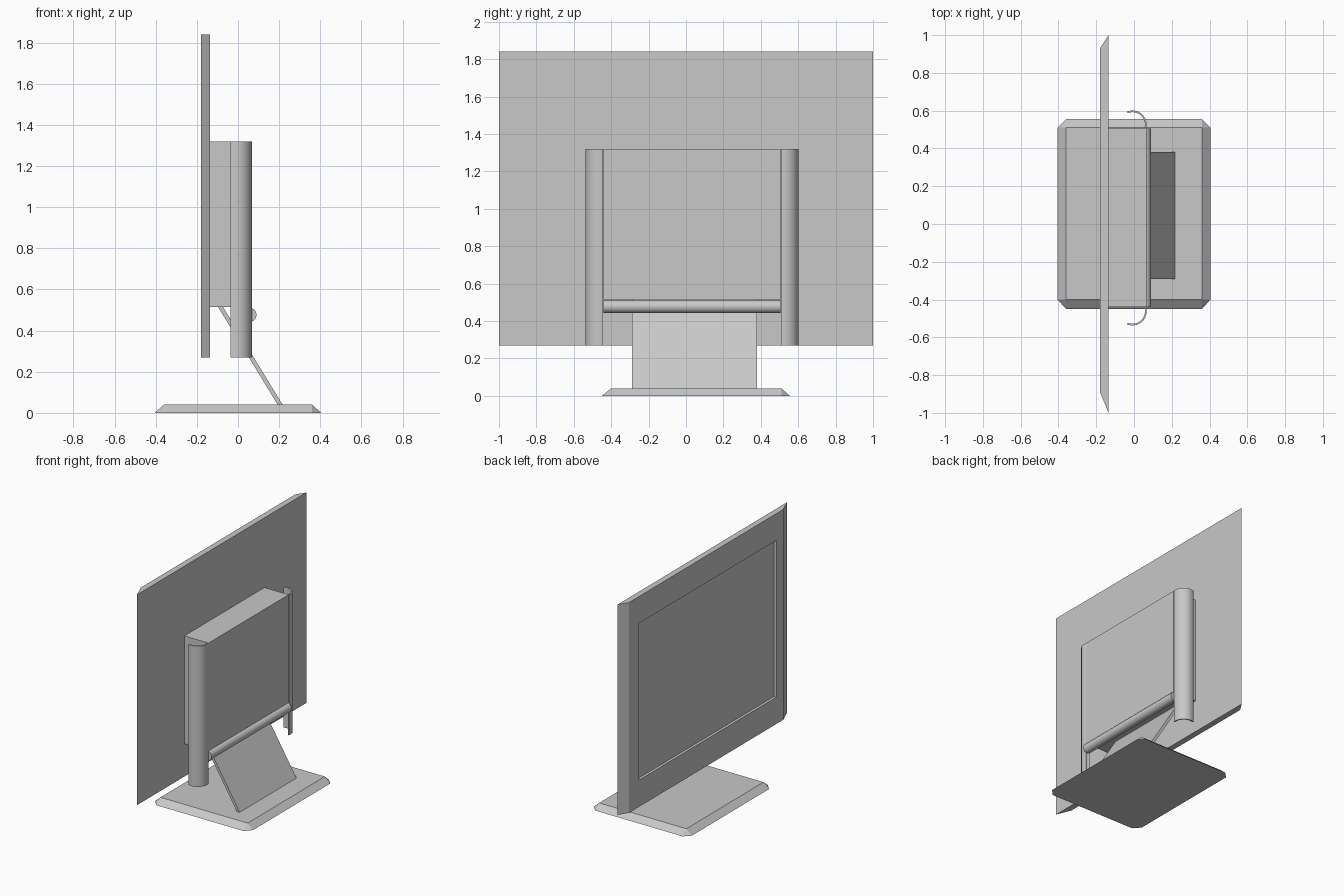
import bpy, bmesh, math

if "Cube" in bpy.data.objects:
    bpy.data.objects.remove(bpy.data.objects["Cube"])

grey = bpy.data.materials.new("grey plastic")
grey.diffuse_color = (0.58, 0.58, 0.58, 1)
grey.use_nodes = True
grey.node_tree.nodes["Principled BSDF"].inputs["Base Color"].default_value = grey.diffuse_color
MID_Y = 0.032  # centre line of the stand and rear housing


def make(name, verts, faces):
    mesh = bpy.data.meshes.new(name)
    mesh.from_pydata(verts, [], faces)
    bm = bmesh.new()
    bm.from_mesh(mesh)
    bmesh.ops.recalc_face_normals(bm, faces=bm.faces)
    bm.to_mesh(mesh)
    bm.free()
    mesh.materials.append(grey)
    ob = bpy.data.objects.new(name, mesh)
    bpy.context.collection.objects.link(ob)
    return ob


def loft(name, low, high):
    """Solid between two closed loops with the same number of points."""
    n = len(low)
    sides = [(i, (i + 1) % n, n + (i + 1) % n, n + i) for i in range(n)]
    return make(name, low + high, sides + [tuple(range(n))[::-1], tuple(range(n, 2 * n))])


def prism_z(name, outline, z0, z1):
    return loft(name, [(x, y, z0) for x, y in outline], [(x, y, z1) for x, y in outline])


def prism_y(name, outline, y0, y1):
    return loft(name, [(x, y0, z) for x, z in outline], [(x, y1, z) for x, z in outline])


def smooth(ob):
    bpy.ops.object.select_all(action='DESELECT')
    ob.select_set(True)
    bpy.context.view_layer.objects.active = ob
    bpy.ops.object.shade_smooth_by_angle(angle=math.radians(35))


# Display panel with slanted side edges and a recessed screen
panel = prism_z("display_panel", [(-0.135, -1), (-0.135, 1), (-0.18, 0.93), (-0.18, -0.89)], 0.27, 1.84)
bm = bmesh.new()
bm.from_mesh(panel.data)
front = min(bm.faces, key=lambda f: f.calc_center_median().x)
bmesh.ops.inset_region(bm, faces=[front], thickness=0.1)
for v in front.verts:
    v.co.y = math.copysign(0.81, v.co.y)
    v.co.z = 1.64 if v.co.z > 1 else 0.47
rim = bmesh.ops.extrude_discrete_faces(bm, faces=[front])["faces"][0]
for v in rim.verts:
    v.co.x += 0.02
bm.to_mesh(panel.data)
bm.free()

# Rear housing
prism_z("rear_housing", [(-0.135, -0.44), (0.065, -0.44), (0.065, 0.505), (-0.135, 0.505)], 0.515, 1.32)

# Curved side wings, mirrored about the stand centre line
for side, label in ((1, "right"), (-1, "left")):
    angles = [math.radians(-15 + 128 * i / 16) for i in range(17)]

    def arc(r):
        return [(-0.008 + r * math.cos(a), MID_Y + side * (0.494 + r * math.sin(a))) for a in angles]
    smooth(prism_z(label + "_wing", arc(0.075) + arc(0.066)[::-1], 0.27, 1.32))

# Hinge rod
rod = [(0.055 + 0.035 * math.cos(i * math.tau / 24), 0.477 + 0.035 * math.sin(i * math.tau / 24))
       for i in range(24)]
smooth(prism_y("hinge_rod", rod, -0.44, 0.505))

# Slanted support plate
prism_y("support_plate", [(0.193, 0.04), (0.217, 0.04), (-0.073, 0.515), (-0.097, 0.515)], -0.29, 0.38)

# Base: clipped-corner footprint sloping up to a rectangular top
X, Y0, Y1, x, y0, y1 = 0.405, -0.45, 0.555, 0.36, -0.40, 0.51
foot = [(-x, Y0), (x, Y0), (X, y0), (X, y1), (x, Y1), (-x, Y1), (-X, y1), (-X, y0)]
top = [(-x, y0), (x, y0), (x, y1), (-x, y1)]
verts = [(a, b, 0) for a, b in foot] + [(a, b, 0.04) for a, b in top]
faces = [tuple(range(8)), (8, 9, 10, 11)]
for k in range(4):
    a, b, c = 2 * k, 2 * k + 1, (2 * k + 2) % 8
    faces += [(a, b, 8 + (k + 1) % 4, 8 + k), (b, c, 8 + (k + 1) % 4)]
make("base", verts, faces)
